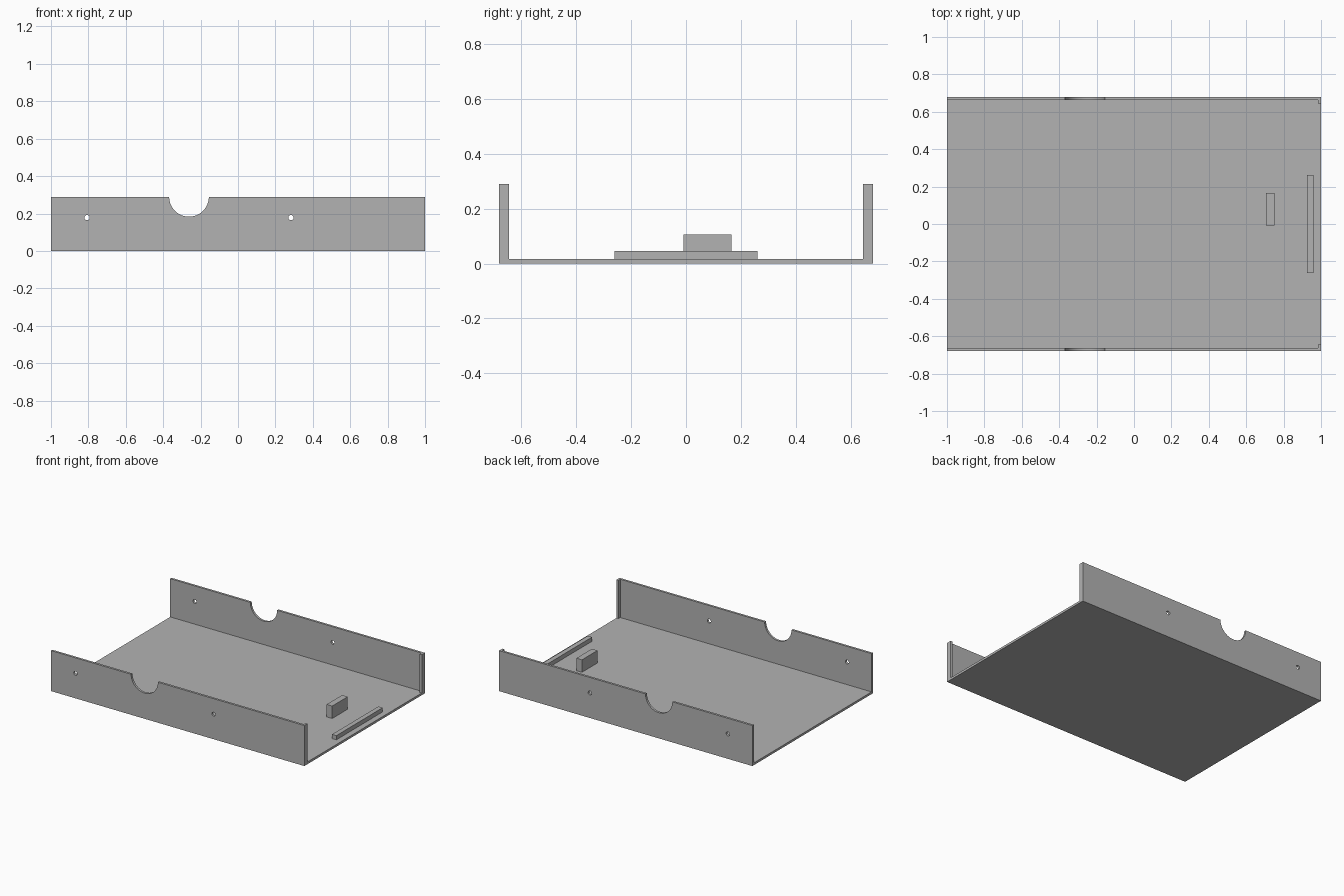
import bpy
from math import cos, sin, pi, radians

cube = bpy.data.objects.get("Cube")
if cube:
    bpy.data.objects.remove(cube, do_unlink=True)

HALF_X, HALF_Y, HEIGHT = 1.0, 0.68, 0.289
SHEET = 0.016          # sheet thickness
LIP = 0.036            # lip width, measured from the outer face
NOTCH_X, NOTCH_R = -0.262, 0.106
HOLE_OFFSET, HOLE_Z, HOLE_R = 0.545, 0.178, 0.014

grey = bpy.data.materials.new("plain grey")
grey.use_nodes = True
colour = (0.45, 0.45, 0.45, 1)
grey.diffuse_color = colour
grey.node_tree.nodes["Principled BSDF"].inputs["Base Color"].default_value = colour


def box(name, low, high):
    """Box between two opposite corners."""
    bpy.ops.mesh.primitive_cube_add(size=1)
    ob = bpy.context.object
    ob.name = name
    ob.location = [(a + b) / 2 for a, b in zip(low, high)]
    ob.scale = [b - a for a, b in zip(low, high)]
    bpy.ops.object.transform_apply(location=True, rotation=False, scale=True)
    ob.data.materials.append(grey)
    return ob


def arc(cx, cz, r, start, end, steps):
    angles = [start + (end - start) * i / steps for i in range(steps + 1)]
    return [(cx + r * cos(a), cz + r * sin(a)) for a in angles]


def plate(name, loops, y):
    """Upright sheet cut from an outline and its holes, centred on y."""
    curve = bpy.data.curves.new(name, "CURVE")
    curve.dimensions = "2D"
    curve.fill_mode = "BOTH"
    curve.extrude = SHEET / 2
    for loop in loops:
        spline = curve.splines.new("POLY")
        spline.points.add(len(loop) - 1)
        for point, (x, z) in zip(spline.points, loop):
            point.co = (x, z, 0, 1)
        spline.use_cyclic_u = True
    ob = bpy.data.objects.new(name, curve)
    bpy.context.collection.objects.link(ob)
    ob.rotation_euler.x = pi / 2
    ob.location.y = y
    bpy.ops.object.select_all(action="DESELECT")
    ob.select_set(True)
    bpy.context.view_layer.objects.active = ob
    bpy.ops.object.convert(target="MESH")
    ob = bpy.context.object
    ob.data.materials.clear()
    ob.data.materials.append(grey)
    bpy.ops.object.shade_smooth_by_angle(angle=radians(30))


# Floor sheet between the walls
inner = HALF_Y - SHEET
box("floor", (-HALF_X, -inner, 0), (HALF_X, inner, SHEET))

# Side walls with a half-round notch and two screw holes
outline = [(-HALF_X, 0), (HALF_X, 0), (HALF_X, HEIGHT)]
outline += arc(NOTCH_X, HEIGHT, NOTCH_R, 0, -pi, 32)
outline += [(-HALF_X, HEIGHT)]
holes = [arc(NOTCH_X + s * HOLE_OFFSET, HOLE_Z, HOLE_R, 0, 2 * pi, 24)[:-1]
         for s in (-1, 1)]

for side, name in ((-1, "front"), (1, "back")):
    plate(name + "_wall", [outline] + holes, side * (HALF_Y - SHEET / 2))
    # Folded lip at the end of the wall
    ys = sorted((side * inner, side * (HALF_Y - LIP)))
    box(name + "_lip", (HALF_X - SHEET, ys[0], SHEET), (HALF_X, ys[1], HEIGHT))

# Raised pieces on the floor
box("end_rail", (0.925, -0.261, SHEET), (0.959, 0.261, 0.046))
box("stop_block", (0.706, -0.009, SHEET), (0.75, 0.165, 0.105))
